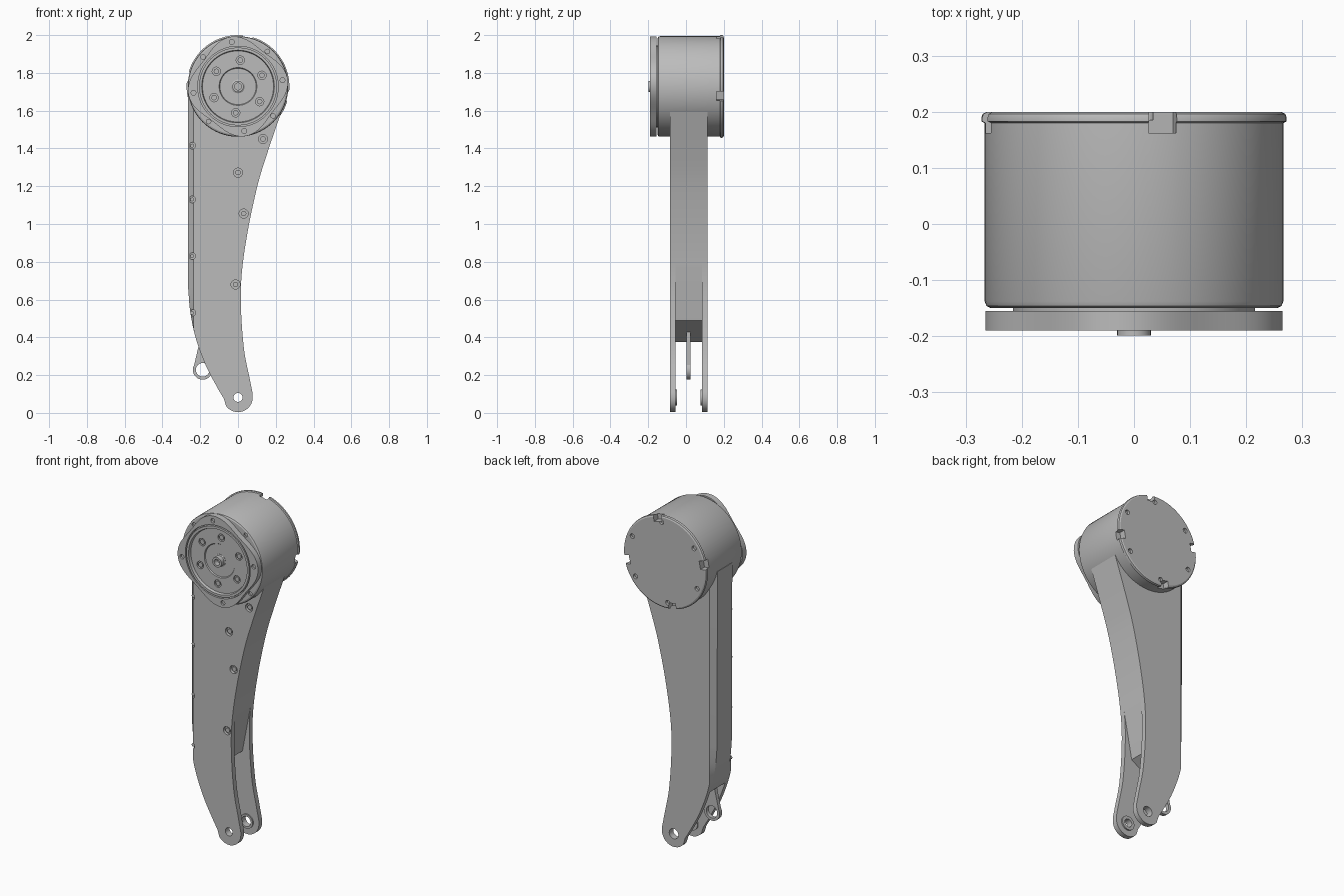
import bpy, bmesh, math
from mathutils import Vector, Matrix

cube = bpy.data.objects.get("Cube")
if cube:
    bpy.data.objects.remove(cube, do_unlink=True)

grey = bpy.data.materials.new("machined_grey")
grey.use_nodes = True
colour = (0.5, 0.5, 0.5, 1)
grey.diffuse_color = colour
grey.node_tree.nodes["Principled BSDF"].inputs["Base Color"].default_value = colour

HUB = 1.728  # height of the motor axis


def finish(name, bm):
    bmesh.ops.recalc_face_normals(bm, faces=bm.faces)
    mesh = bpy.data.meshes.new(name)
    bm.to_mesh(mesh)
    bm.free()
    mesh.materials.append(grey)
    ob = bpy.data.objects.new(name, mesh)
    bpy.context.collection.objects.link(ob)
    return ob


def select(ob):
    bpy.ops.object.select_all(action='DESELECT')
    ob.select_set(True)
    bpy.context.view_layer.objects.active = ob


def smooth(ob):
    select(ob)
    bpy.ops.object.shade_smooth_by_angle(angle=math.radians(25))
    return ob


def prism(name, outline, rings):
    """Loft an (x, z) outline along y; each ring is (y, smallest x)."""
    bm = bmesh.new()
    loops = [[bm.verts.new((max(x, lo), y, z)) for x, z in outline] for y, lo in rings]
    n = len(outline)
    for a, b in zip(loops, loops[1:]):
        for i in range(n):
            bm.faces.new((a[i], a[(i + 1) % n], b[(i + 1) % n], b[i]))
    bm.faces.new(loops[0])
    bm.faces.new(loops[-1])
    return finish(name, bm)


def lathe(name, profile, x=0, z=HUB, seg=96):
    """Spin a closed (radius, y) profile around the y direction."""
    bm = bmesh.new()
    vs = [bm.verts.new((r, y, 0)) for r, y in profile]
    edges = [bm.edges.new((vs[i - 1], vs[i])) for i in range(len(vs))]
    bmesh.ops.spin(bm, geom=vs + edges, cent=(0, 0, 0), axis=(0, 1, 0),
                   angle=math.tau, steps=seg, use_duplicate=False)
    bmesh.ops.remove_doubles(bm, verts=bm.verts, dist=0.0001)
    bmesh.ops.dissolve_degenerate(bm, edges=bm.edges, dist=0.0001)
    bmesh.ops.translate(bm, verts=bm.verts, vec=(x, 0, z))
    return finish(name, bm)


def add_rod(bm, x, z, r, y0, y1, seg=24):
    m = Matrix.Translation((x, (y0 + y1) / 2, z)) @ Matrix.Rotation(math.pi / 2, 4, 'X')
    bmesh.ops.create_cone(bm, cap_ends=True, segments=seg, radius1=r, radius2=r,
                          depth=abs(y1 - y0), matrix=m)


def rods(name, spots, r, y0, y1):
    bm = bmesh.new()
    for x, z in spots:
        add_rod(bm, x, z, r, y0, y1)
    return finish(name, bm)


def cut(ob, cutter):
    cutter.hide_render = True
    select(ob)
    mod = ob.modifiers.new("cut", 'BOOLEAN')
    mod.operation, mod.solver, mod.object = 'DIFFERENCE', 'EXACT', cutter
    bpy.ops.object.modifier_apply(modifier=mod.name)
    bpy.data.objects.remove(cutter, do_unlink=True)


def curve(points, steps=8):
    """Smooth path through the points."""
    p = [Vector(q) for q in points]
    p = [2 * p[0] - p[1]] + p + [2 * p[-1] - p[-2]]
    out = []
    for a, b, c, d in zip(p, p[1:], p[2:], p[3:]):
        for k in range(steps):
            t = k / steps
            out.append(tuple(0.5 * (2 * b + (c - a) * t + (2 * a - 5 * b + 4 * c - d) * t * t
                                    + (3 * b - a - 3 * c + d) * t ** 3)))
    return out + [tuple(p[-2])]


def polar(r, deg, cx=0, cz=HUB):
    a = math.radians(deg)
    return cx + r * math.cos(a), cz + r * math.sin(a)


def circle_spots(r, start, count):
    return [polar(r, start + 360 * i / count) for i in range(count)]


# Leg outline: concave edge, rounded foot, straight edge
concave = curve([(0.235, 1.61), (0.16, 1.39), (0.105, 1.21), (0.053, 0.97), (0.02, 0.74),
                 (0.016, 0.55), (0.032, 0.336), (0.06, 0.19), (0.078, 0.1)])
foot = [polar(0.078, d, 0, 0.082) for d in range(0, -146, -12)]
straight = curve([(-0.075, 0.075), (-0.11, 0.135), (-0.17, 0.25), (-0.222, 0.39),
                  (-0.252, 0.53), (-0.264, 0.66)]) + [(-0.266, 1.7)]
outline = concave + foot + straight + [(0, 1.8), (0.2, 1.72)]

front_plate = prism("front_leg_plate", outline, [(-0.085, -0.235), (-0.055, -1)])
back_plate = prism("back_leg_plate", outline, [(0.085, -1), (0.115, -0.235)])

# Core between the plates, ending in a slanted underside above the fork
core = ([p for p in concave if p[1] > 0.76] + [(-0.03, 0.49), (-0.215, 0.375)]
        + [p for p in straight if p[1] > 0.385] + [(0, 1.8), (0.2, 1.72)])
smooth(prism("leg_core", core, [(-0.055, -1), (0.085, -1)]))

# Foot holes, screw pockets and screws
pivot = [(0, 0.082)]
cut(front_plate, rods("cutter", pivot, 0.024, -0.2, 0))
cut(back_plate, rods("cutter", pivot, 0.03, 0, 0.2))
face_spots = [(0.132, 1.45), (0, 1.272), (0.03, 1.055), (-0.013, 0.68)]
edge_spots = [(-0.243, z) for z in (1.415, 1.13, 0.83, 0.53)]
cut(front_plate, rods("cutter", face_spots, 0.024, -0.1, -0.068))
cut(front_plate, rods("cutter", edge_spots, 0.018, -0.1, -0.066))
smooth(front_plate)
smooth(back_plate)
smooth(rods("face_screws", face_spots, 0.014, -0.079, -0.06))
smooth(rods("edge_screws", edge_spots, 0.01, -0.074, -0.06))
for name, y0, y1, hole in (("front_foot_bush", -0.055, -0.047, 0.024),
                           ("back_foot_bush", 0.077, 0.085, 0.03)):
    smooth(lathe(name, [(hole, y0), (0.042, y0), (0.042, y1), (hole, y1)], 0, 0.082, 32))

# Pull link with an eye, hanging from the core
eye = (-0.187, 0.228)
link = prism("pull_link", [polar(0.052, d, *eye) for d in range(150, 391, 12)]
             + [(-0.125, 0.5), (-0.175, 0.5)], [(0.002, -1), (0.025, -1)])
cut(link, rods("cutter", [eye], 0.036, -0.1, 0.1))
smooth(link)

# Motor housing with rear cap
housing = lathe("motor_housing", [(0, 0.2), (0.262, 0.2), (0.27, 0.196), (0.272, 0.19),
                                  (0.272, 0.183), (0.266, 0.18), (0.266, -0.138),
                                  (0.263, -0.146), (0.255, -0.15), (0, -0.15)])
bm = bmesh.new()
for i in range(4):
    m = (Matrix.Translation((0, 0, HUB)) @ Matrix.Rotation(math.radians(11 + 90 * i), 4, 'Y')
         @ Matrix.Translation((-0.265, 0.2, 0)) @ Matrix.Diagonal((0.06, 0.076, 0.05, 1)))
    bmesh.ops.create_cube(bm, size=1, matrix=m)
cut(housing, finish("cutter", bm))
cut(housing, rods("cutter", circle_spots(0.235, 25, 6), 0.014, 0.185, 0.22))
cut(housing, rods("cutter", circle_spots(0.242, 50, 4), 0.012, -0.17, -0.14))
smooth(housing)

# Four-lobed front flange
lobes = [polar(0.247 + 0.019 * math.cos(math.radians(4 * (d - 8))), d) for d in range(0, 360, 3)]
flange = prism("front_flange", lobes, [(-0.19, -1), (-0.155, -1)])
cut(flange, rods("cutter", circle_spots(0.238, 8, 4), 0.013, -0.2, -0.178))
cut(flange, lathe("cutter", [(0, -0.3), (0.213, -0.3), (0.213, -0.1), (0, -0.1)]))
smooth(flange)
smooth(lathe("flange_spacer", [(0, -0.148), (0.216, -0.148), (0.216, -0.16), (0, -0.16)]))

# Output rotor with rim, stepped face and hollow shaft
rotor = lathe("output_rotor", [(0, -0.155), (0.206, -0.155), (0.206, -0.19), (0.192, -0.19),
                               (0.188, -0.174), (0.1, -0.174), (0.096, -0.168), (0, -0.168)])
bolts = circle_spots(0.14, 25, 6)
cut(rotor, rods("cutter", bolts, 0.022, -0.2, -0.164))
smooth(rotor)
smooth(rods("rotor_bolts", bolts, 0.014, -0.172, -0.16))
smooth(lathe("output_shaft", [(0.018, -0.16), (0.036, -0.16), (0.036, -0.17), (0.03, -0.174),
                              (0.03, -0.199), (0.018, -0.199)], seg=48))
